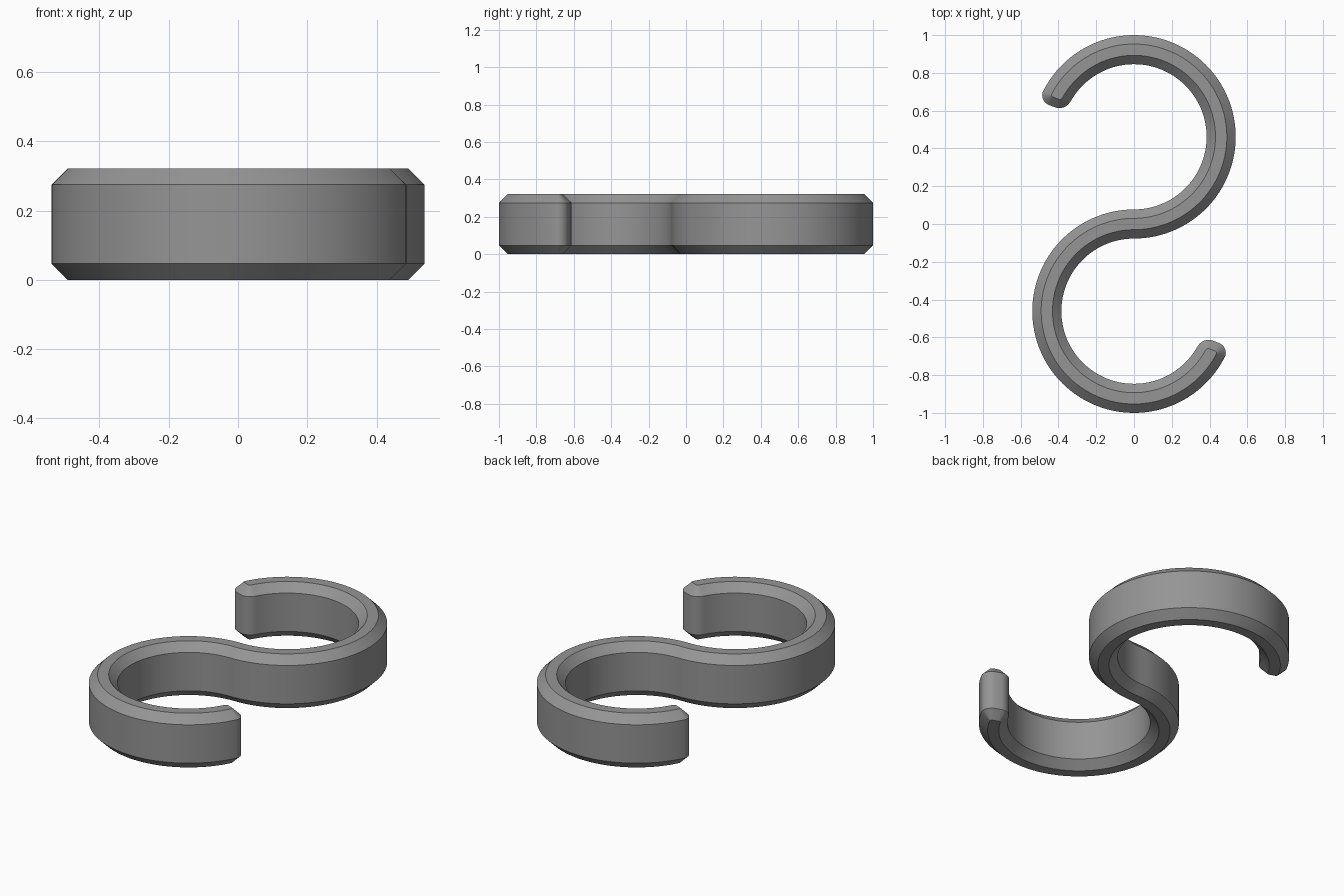
import bpy, bmesh, math
from mathutils import Vector

if "Cube" in bpy.data.objects:
    bpy.data.objects.remove(bpy.data.objects["Cube"])

R, HALF = 0.4615, 0.077        # centreline radius and half width of the bar
H, C, FILLET = 0.322, 0.047, 0.06   # height, edge chamfer, end corner radius
END = math.radians(159.5)      # angle where each hook ends
ARC, CORNER = 72, 8            # segments per hook arc and per rounded corner


def half_outline(inset):
    """(outer, inner) point pairs from the hook tip to the middle of the S."""
    def point(radius, angle):
        return Vector((radius * math.cos(angle), R + radius * math.sin(angle)))

    r = FILLET - inset
    pairs = []
    # rounded tip
    for i in range(CORNER + 1):
        a = math.pi / 2 * i / CORNER
        back = FILLET - r * math.cos(a)
        w = HALF - FILLET + r * math.sin(a)
        pairs.append(tuple(point(q, END - back / q) for q in (R + w, R - w)))
    # long arc
    w = HALF - inset
    for i in range(1, ARC + 1):
        t = i / ARC
        pairs.append(tuple(
            point(q, (END - FILLET / q) * (1 - t) - math.pi / 2 * t)
            for q in (R + w, R - w)))
    return pairs


def s_outline(inset):
    """Both hooks, the second being the first turned half a revolution."""
    first = half_outline(inset)
    return first + [(-b, -a) for a, b in reversed(first[:-1])]


# Hook: chamfered layers stacked from bottom to top
bm = bmesh.new()
layers = []
for z, inset in ((0, C), (C, 0), (H - C, 0), (H, C)):
    layers.append([[bm.verts.new((p.x, p.y, z)) for p in pair]
                   for pair in s_outline(inset)])

rings = [[lay[i][0] for lay in layers] + [lay[i][1] for lay in reversed(layers)]
         for i in range(len(layers[0]))]
for a, b in zip(rings, rings[1:]):
    for j in range(8):
        k = (j + 1) % 8
        bm.faces.new((a[j], a[k], b[k], b[j]))
# Tip faces
for ring in (rings[0], rings[-1]):
    for j in range(3):
        bm.faces.new((ring[j], ring[j + 1], ring[6 - j], ring[7 - j]))
bmesh.ops.recalc_face_normals(bm, faces=bm.faces)

mesh = bpy.data.meshes.new("s_hook")
bm.to_mesh(mesh)
bm.free()
hook = bpy.data.objects.new("s_hook", mesh)
bpy.context.collection.objects.link(hook)

grey = bpy.data.materials.new("grey")
grey.diffuse_color = (0.3, 0.3, 0.3, 1)
grey.use_nodes = True
grey.node_tree.nodes["Principled BSDF"].inputs["Base Color"].default_value = grey.diffuse_color
mesh.materials.append(grey)

bpy.context.view_layer.objects.active = hook
hook.select_set(True)
bpy.ops.object.shade_smooth_by_angle(angle=math.radians(30))
